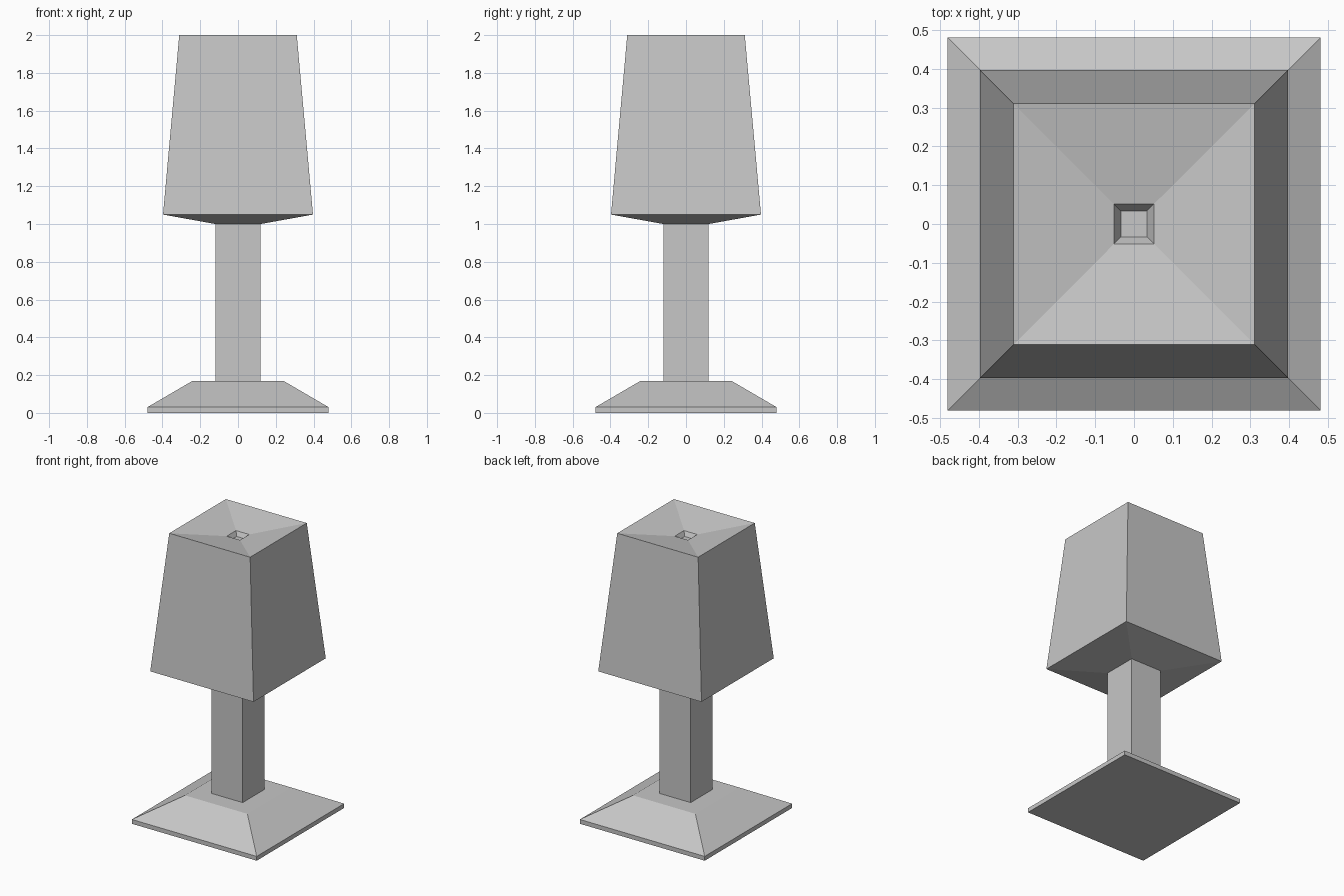
import bpy
import bmesh

cube = bpy.data.objects.get("Cube")
if cube:
    bpy.data.objects.remove(cube, do_unlink=True)

# One plain grey for the whole lamp
grey = bpy.data.materials.new("light_grey")
colour = (0.57, 0.57, 0.57, 1)
grey.diffuse_color = colour
grey.use_nodes = True
grey.node_tree.nodes["Principled BSDF"].inputs["Base Color"].default_value = colour


def square_loft(name, profile):
    """Stack square rings of (half width, height), bridge them and cap both ends."""
    bm = bmesh.new()
    rings = []
    for half, z in profile:
        corners = ((-half, -half), (half, -half), (half, half), (-half, half))
        rings.append([bm.verts.new((x, y, z)) for x, y in corners])
    for low, high in zip(rings, rings[1:]):
        for i in range(4):
            j = (i + 1) % 4
            bm.faces.new((low[i], low[j], high[j], high[i]))
    bm.faces.new(rings[0][::-1])
    bm.faces.new(rings[-1])
    bmesh.ops.recalc_face_normals(bm, faces=bm.faces)
    mesh = bpy.data.meshes.new(name)
    bm.to_mesh(mesh)
    bm.free()
    mesh.materials.append(grey)
    obj = bpy.data.objects.new(name, mesh)
    bpy.context.collection.objects.link(obj)
    return obj


# Foot with a thin rim and sloping sides
square_loft("lamp_base", [(0.48, 0), (0.48, 0.03), (0.24, 0.17)])

# Square post
square_loft("lamp_post", [(0.12, 0.16), (0.12, 1.01)])

# Shade: sloping underside, tapered walls, dished top with a small recess
square_loft("lamp_shade", [(0.12, 1.0), (0.397, 1.05), (0.311, 2.0),
                           (0.051, 1.95), (0.034, 1.92)])
